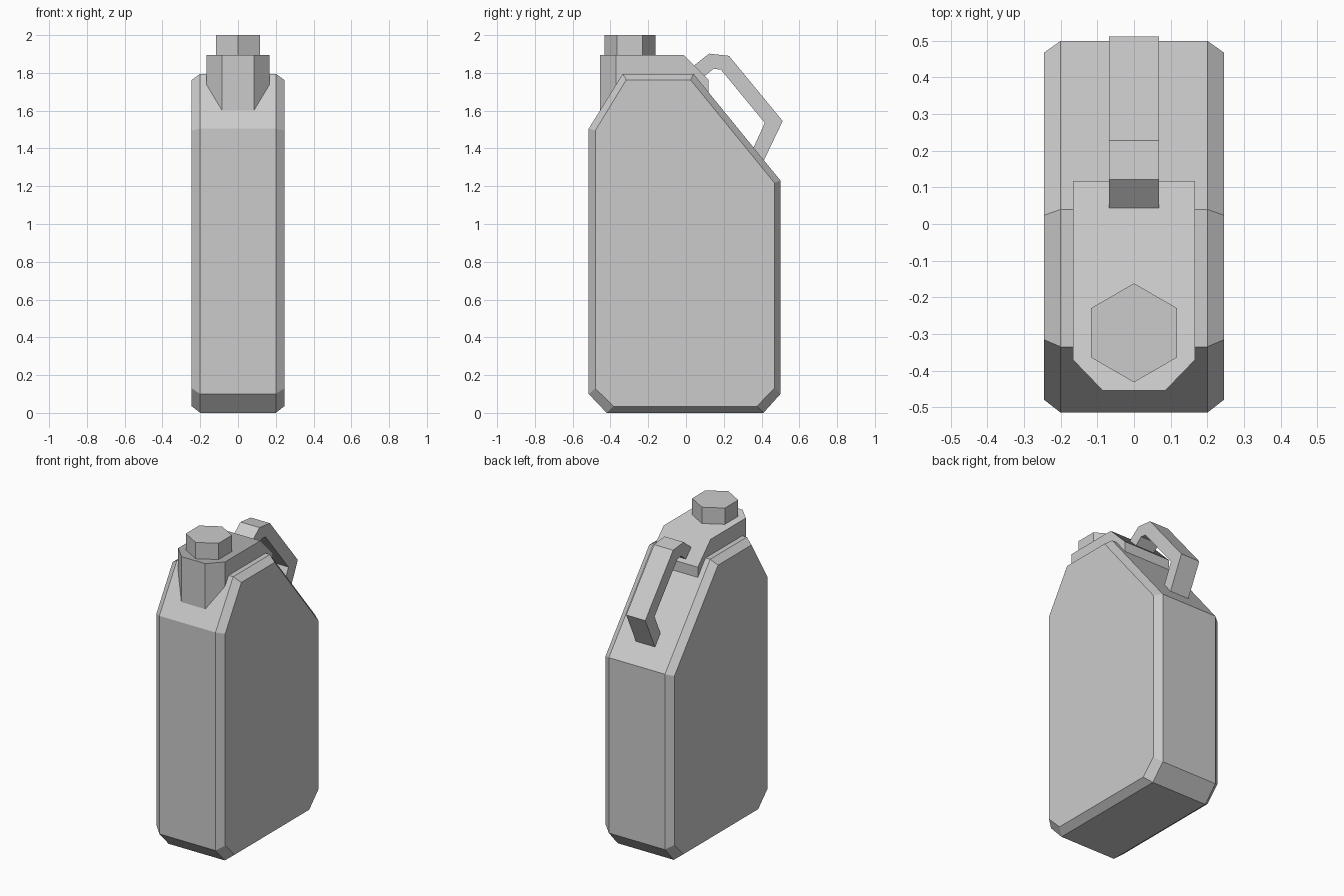
import bpy, bmesh, math

cube = bpy.data.objects.get("Cube")
if cube:
    bpy.data.objects.remove(cube, do_unlink=True)

grey = bpy.data.materials.new("grey plastic")
grey.use_nodes = True
colour = (0.6, 0.6, 0.6, 1)
grey.diffuse_color = colour
grey.node_tree.nodes["Principled BSDF"].inputs["Base Color"].default_value = colour


def loft(name, rings):
    """Skin a stack of matching rings and close both ends."""
    bm = bmesh.new()
    loops = [[bm.verts.new(p) for p in ring] for ring in rings]
    for a, b in zip(loops, loops[1:]):
        for i in range(len(a)):
            j = (i + 1) % len(a)
            bm.faces.new((a[i], a[j], b[j], b[i]))
    bm.faces.new(loops[0])
    bm.faces.new(loops[-1])
    bmesh.ops.recalc_face_normals(bm, faces=bm.faces)
    mesh = bpy.data.meshes.new(name)
    bm.to_mesh(mesh)
    bm.free()
    mesh.materials.append(grey)
    obj = bpy.data.objects.new(name, mesh)
    bpy.context.collection.objects.link(obj)
    return obj


def side_ring(profile, x):
    return [(x, y, z) for y, z in profile]


# Canister body: side profile with a chamfered rim on both sides
outer = [(-0.515, 0.1), (-0.515, 1.505), (-0.335, 1.795), (0.04, 1.795),
         (0.5, 1.23), (0.5, 0.1), (0.41, 0), (-0.42, 0)]
inner = [(-0.48, 0.13), (-0.48, 1.495), (-0.316, 1.763), (0.024, 1.763),
         (0.468, 1.218), (0.468, 0.13), (0.375, 0.035), (-0.385, 0.035)]
loft("body", [side_ring(inner, -0.245), side_ring(outer, -0.2),
              side_ring(outer, 0.2), side_ring(inner, 0.245)])

# Neck block: chamfered front, top sloping down at the back
half = [(0.085, -0.455), (0.167, -0.37), (0.167, -0.012), (0.167, 0.118)]
plan = half + [(-x, y) for x, y in reversed(half)]
loft("neck", [[(x, y, 1.6) for x, y in plan],
              [(x, y, 1.765 if y > 0 else 1.895) for x, y in plan]])

# Hexagonal cap
hexagon = [(0.135 * math.sin(i * math.pi / 3), -0.297 + 0.135 * math.cos(i * math.pi / 3))
           for i in range(6)]
loft("cap", [[(x, y, z) for x, y in hexagon] for z in (1.88, 2.0)])

# Bent carrying handle, ends sunk into the neck and the back slope
handle = [(0.0, 1.805), (0.122, 1.902), (0.228, 1.89), (0.512, 1.545), (0.39, 1.29),
          (0.335, 1.355), (0.417, 1.535), (0.185, 1.817), (0.147, 1.822), (0.05, 1.745)]
loft("handle", [side_ring(handle, x) for x in (-0.068, 0.068)])
